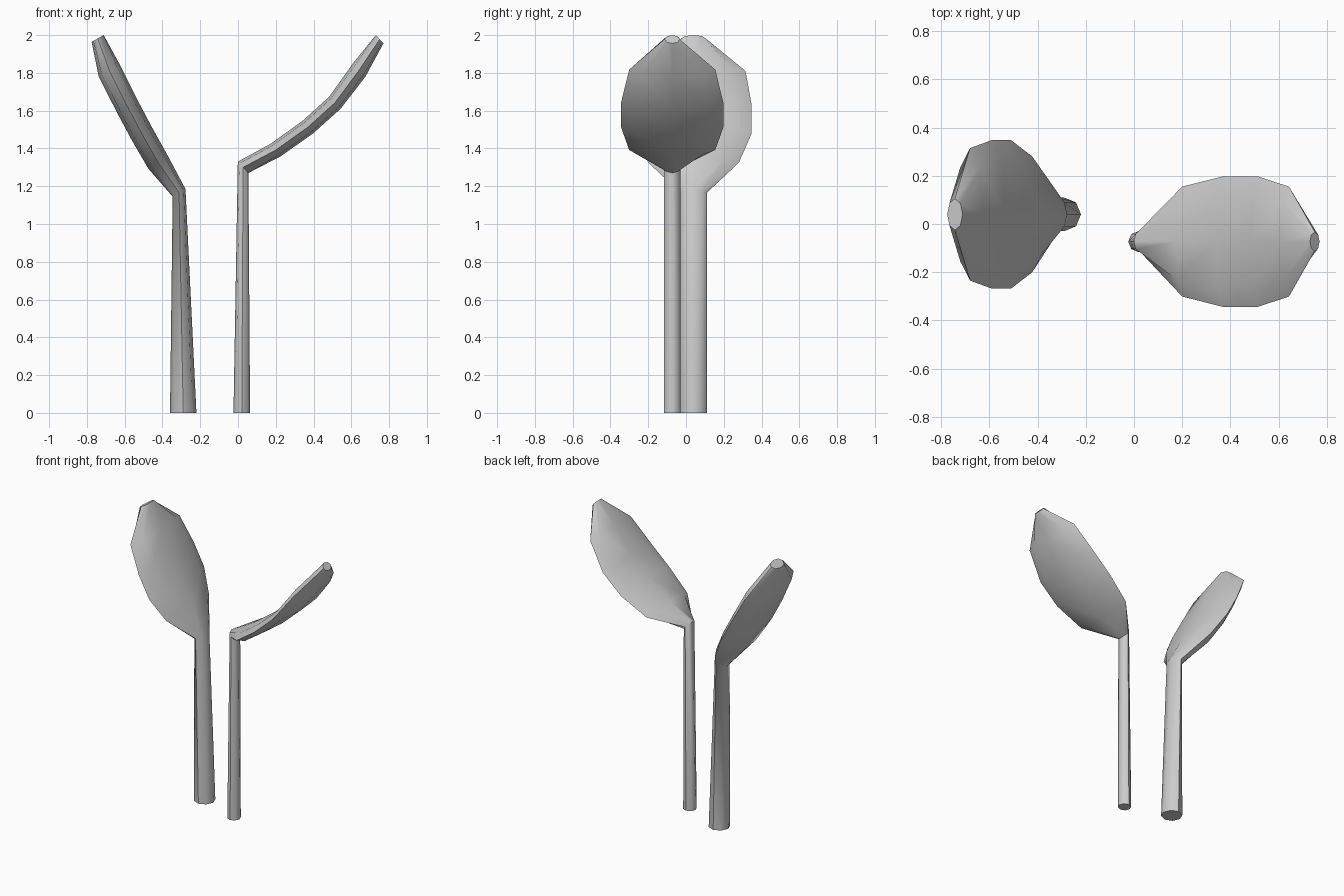
import bpy, bmesh, math

if "Cube" in bpy.data.objects:
    bpy.data.objects.remove(bpy.data.objects["Cube"])

SIDES = 8


def sprout(name, y, rings):
    """Loft octagonal rings: (centre x, centre z, half width in y, half thickness x, z)."""
    bm = bmesh.new()
    loops = []
    for x, z, w, dx, dz in rings:
        loop = []
        for i in range(SIDES):
            a = 2 * math.pi * i / SIDES
            loop.append(bm.verts.new((x + dx * math.cos(a),
                                      y + w * math.sin(a),
                                      z + dz * math.cos(a))))
        loops.append(loop)
    for lo, hi in zip(loops, loops[1:]):
        for i in range(SIDES):
            j = (i + 1) % SIDES
            bm.faces.new((lo[i], lo[j], hi[j], hi[i]))
    bm.faces.new(loops[0])
    bm.faces.new(loops[-1])
    bmesh.ops.recalc_face_normals(bm, faces=bm.faces)
    mesh = bpy.data.meshes.new(name)
    bm.to_mesh(mesh)
    bm.free()
    ob = bpy.data.objects.new(name, mesh)
    bpy.context.collection.objects.link(ob)
    bpy.ops.object.select_all(action='DESELECT')
    ob.select_set(True)
    bpy.context.view_layer.objects.active = ob
    bpy.ops.object.shade_smooth_by_angle(angle=math.radians(50))
    return ob


# Left sprout: thick tapering stem, then a steep thick leaf
sprout("left_stem_and_leaf", 0.04, [
    (-0.29, 0.00, 0.07, 0.07, 0.0),
    (-0.312, 1.165, 0.07, 0.034, 0.02),
    (-0.422, 1.325, 0.24, 0.052, 0.033),
    (-0.51, 1.48, 0.308, 0.053, 0.035),
    (-0.59, 1.63, 0.308, 0.056, 0.03),
    (-0.68, 1.81, 0.275, 0.058, 0.027),
    (-0.743, 1.982, 0.065, 0.032, 0.018),
])

# Right sprout: thin stem, then a broad leaf that curves upward
sprout("right_stem_and_leaf", -0.073, [
    (0.02, 0.00, 0.044, -0.044, 0.0),
    (0.027, 1.30, 0.044, -0.028, 0.03),
    (0.20, 1.392, 0.228, -0.027, 0.033),
    (0.37, 1.513, 0.271, -0.027, 0.034),
    (0.513, 1.642, 0.271, -0.03, 0.032),
    (0.643, 1.817, 0.228, -0.031, 0.038),
    (0.75, 1.978, 0.04, -0.02, 0.022),
])
